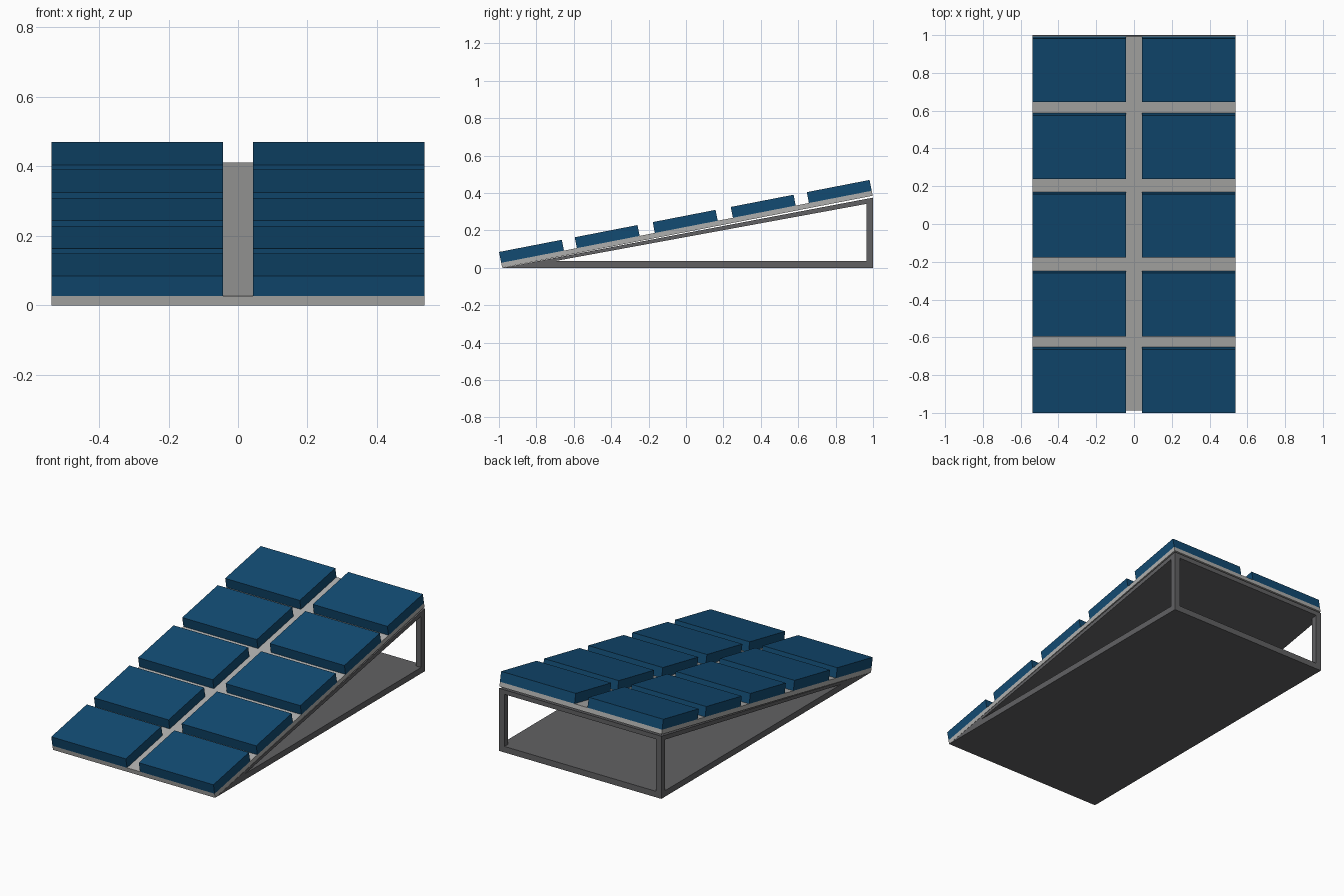
import bpy, bmesh, math
from mathutils import Matrix

if "Cube" in bpy.data.objects:
    bpy.data.objects.remove(bpy.data.objects["Cube"])

HALF_W = 0.537
TILT = math.radians(11)
LENGTH = 2.018       # sloped length of the backing plate
PLATE_T = 0.027
PANEL_T = 0.059


def material(name, color):
    m = bpy.data.materials.new(name)
    m.diffuse_color = (*color, 1)
    m.use_nodes = True
    m.node_tree.nodes["Principled BSDF"].inputs["Base Color"].default_value = m.diffuse_color
    return m


blue = material("panel_blue", (0.006, 0.07, 0.17))
light = material("plate_grey", (0.43, 0.43, 0.42))
dark = material("frame_grey", (0.12, 0.12, 0.125))


def extrude_profile(name, points, x0, x1, mat):
    """Extrude a closed (y, z) profile along x."""
    bm = bmesh.new()
    face = bm.faces.new([bm.verts.new((x0, y, z)) for y, z in points])
    ext = bmesh.ops.extrude_face_region(bm, geom=[face])
    verts = [g for g in ext["geom"] if isinstance(g, bmesh.types.BMVert)]
    bmesh.ops.translate(bm, verts=verts, vec=(x1 - x0, 0, 0))
    bmesh.ops.recalc_face_normals(bm, faces=bm.faces[:])
    mesh = bpy.data.meshes.new(name)
    bm.to_mesh(mesh)
    bm.free()
    mesh.materials.append(mat)
    ob = bpy.data.objects.new(name, mesh)
    bpy.context.collection.objects.link(ob)
    return ob


def tilted_box(name, x0, x1, s0, s1, t0, t1, mat):
    """Box in slope coordinates: s runs up the slope, t away from it."""
    ob = extrude_profile(name, [(s0, t0), (s1, t0), (s1, t1), (s0, t1)], x0, x1, mat)
    ob.data.transform(Matrix.Translation((0, -0.983, 0)) @ Matrix.Rotation(TILT, 4, 'X'))
    return ob


# Wedge stand: floor and sloping top joined at the front edge
extrude_profile("wedge_stand",
                [(-0.98, 0), (1, 0), (1, 0.036), (-0.70, 0.036), (1, 0.348), (1, 0.375)],
                -HALF_W, HALF_W, dark)

# Rear corner posts
for side, x0 in (("left", -HALF_W), ("right", HALF_W - 0.035)):
    extrude_profile("rear_post_" + side,
                    [(0.965, 0.036), (1, 0.036), (1, 0.348), (0.965, 0.342)],
                    x0, x0 + 0.035, dark)

# Backing plate
tilted_box("backing_plate", -HALF_W, HALF_W, 0, LENGTH, 0, PLATE_T, light)

# Two columns of five solar panels
for row, s in enumerate((0, 0.412, 0.837, 1.262, 1.676), 1):
    for side, x0, x1 in (("left", -HALF_W, -0.043), ("right", 0.043, HALF_W)):
        tilted_box(f"solar_panel_{side}_{row}", x0, x1, s, s + 0.342,
                   PLATE_T, PLATE_T + PANEL_T, blue)
